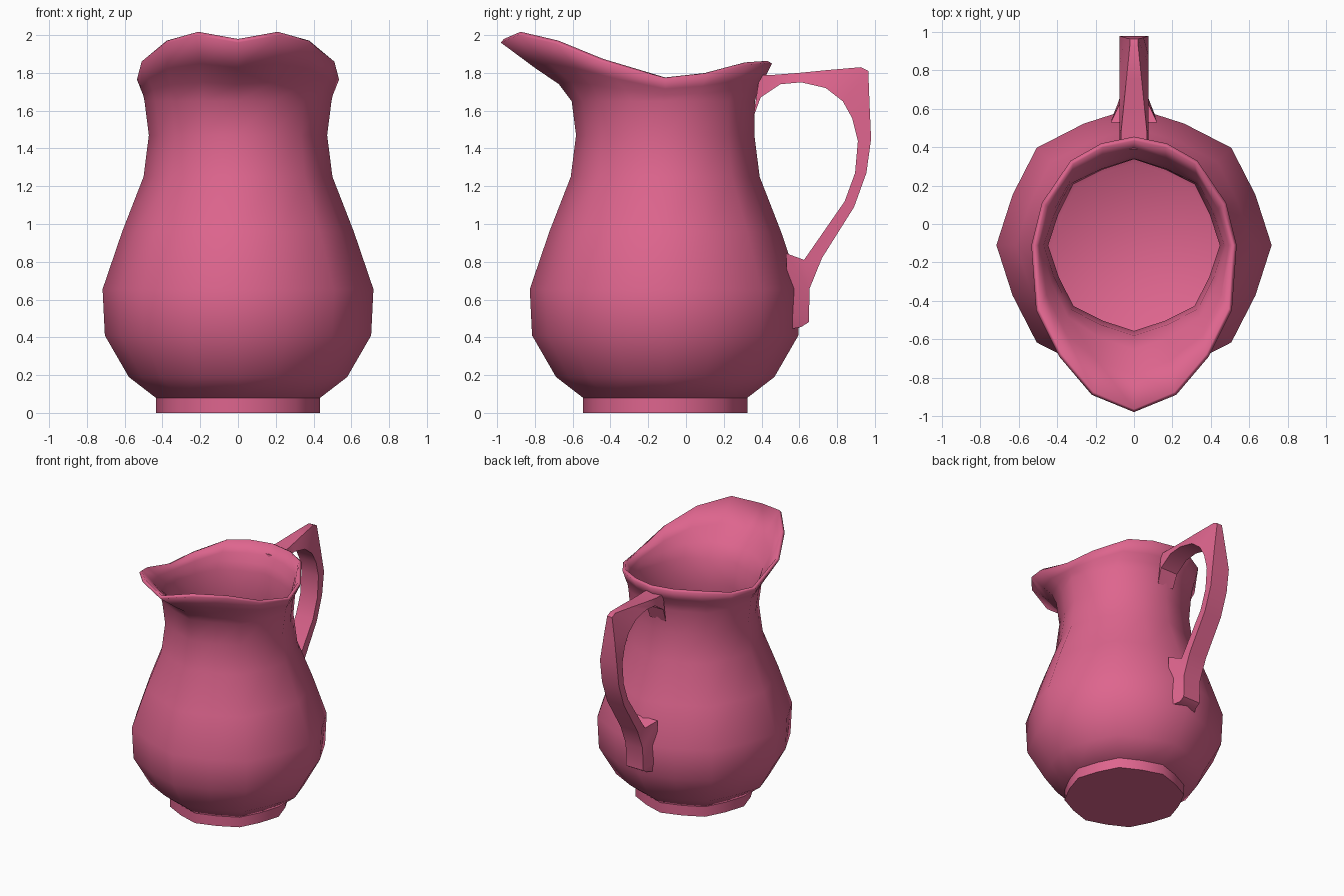
import bpy, bmesh, math

if "Cube" in bpy.data.objects:
    bpy.data.objects.remove(bpy.data.objects["Cube"])

CY = -0.11      # body axis
N = 16          # columns around the body

mat = bpy.data.materials.new("pink_glaze")
mat.diffuse_color = (0.73, 0.13, 0.27, 1)
mat.use_nodes = True
mat.node_tree.nodes["Principled BSDF"].inputs["Base Color"].default_value = mat.diffuse_color


def make_object(name, rings, cap_start=False, cap_end=False, angle=40):
    """Skin a list of equal-length closed rings."""
    bm = bmesh.new()
    vs = [[bm.verts.new(p) for p in ring] for ring in rings]
    n = len(vs[0])
    for a, b in zip(vs, vs[1:]):
        for j in range(n):
            k = (j + 1) % n
            bm.faces.new((a[j], a[k], b[k], b[j]))
    if cap_start:
        bm.faces.new(vs[0][::-1])
    if cap_end:
        bm.faces.new(vs[-1])
    if cap_start and cap_end:
        bmesh.ops.recalc_face_normals(bm, faces=bm.faces)
    me = bpy.data.meshes.new(name)
    bm.to_mesh(me)
    bm.free()
    me.materials.append(mat)
    ob = bpy.data.objects.new(name, me)
    bpy.context.collection.objects.link(ob)
    bpy.ops.object.select_all(action='DESELECT')
    ob.select_set(True)
    bpy.context.view_layer.objects.active = ob
    bpy.ops.object.shade_smooth_by_angle(angle=math.radians(angle))
    return ob


def ring(r, z, back=0.0):
    """Softened octagon ring starting at the front; back pulls the rear in."""
    pts = []
    for j in range(N):
        a = -math.pi / 2 + j * 2 * math.pi / N
        q = r * (0.955 if j % 2 else 1.0)
        y = q * math.sin(a)
        pts.append((q * math.cos(a), CY + y - back * max(0, math.sin(a)), z))
    return pts


# Body: turned profile, then blended into the spouted rim
profile = [(0.435, 0.08), (0.578, 0.19), (0.705, 0.41), (0.717, 0.655),
           (0.613, 0.96), (0.50, 1.25), (0.472, 1.47)]
rings = [ring(r, z) for r, z in profile]
neck = ring(0.495, 1.65, 0.02)
half_rim = [(0, -0.98, 1.96), (0.22, -0.89, 2.0), (0.39, -0.69, 1.955),
            (0.51, -0.45, 1.86), (0.535, -0.11, 1.765), (0.48, 0.11, 1.79),
            (0.33, 0.33, 1.845), (0.17, 0.42, 1.85), (0, 0.455, 1.85)]
rim = half_rim + [(-x, y, z) for x, y, z in half_rim[-2:0:-1]]
for tz, tr in [(0, 0), (0.29, 0.18), (0.57, 0.52), (1, 1)]:
    rings.append([(a[0] + (b[0] - a[0]) * tr, a[1] + (b[1] - a[1]) * tr,
                   a[2] + (b[2] - a[2]) * tz) for a, b in zip(neck, rim)])
body = make_object("jug_body", rings, cap_start=True)
wall = body.modifiers.new("wall", 'SOLIDIFY')
wall.thickness = 0.025
wall.offset = -1

# Foot
make_object("foot", [ring(0.435, 0), ring(0.435, 0.085)], True, True)

# Handle: (outer y, z, half width, inner y, z, half width) from rim to belly
stations = [
    (0.39, 1.79, 0.07, 0.355, 1.56, 0.07),
    (0.47, 1.79, 0.068, 0.395, 1.67, 0.075),
    (0.60, 1.80, 0.055, 0.50, 1.74, 0.075),
    (0.75, 1.815, 0.04, 0.61, 1.75, 0.075),
    (0.925, 1.83, 0.022, 0.74, 1.72, 0.075),
    (0.965, 1.81, 0.022, 0.83, 1.65, 0.075),
    (0.972, 1.63, 0.05, 0.88, 1.56, 0.075),
    (0.98, 1.45, 0.075, 0.91, 1.44, 0.075),
    (0.955, 1.27, 0.075, 0.895, 1.27, 0.075),
    (0.89, 1.09, 0.075, 0.84, 1.12, 0.075),
    (0.72, 0.82, 0.075, 0.625, 0.81, 0.075),
    (0.655, 0.66, 0.075, 0.53, 0.845, 0.12),
    (0.65, 0.48, 0.075, 0.54, 0.52, 0.12),
    (0.61, 0.455, 0.075, 0.54, 0.44, 0.11)]
sections = [[(-ow, oy, oz), (ow, oy, oz), (iw, iy, iz), (-iw, iy, iz)]
            for oy, oz, ow, iy, iz, iw in stations]
make_object("handle", sections, True, True, 35)
